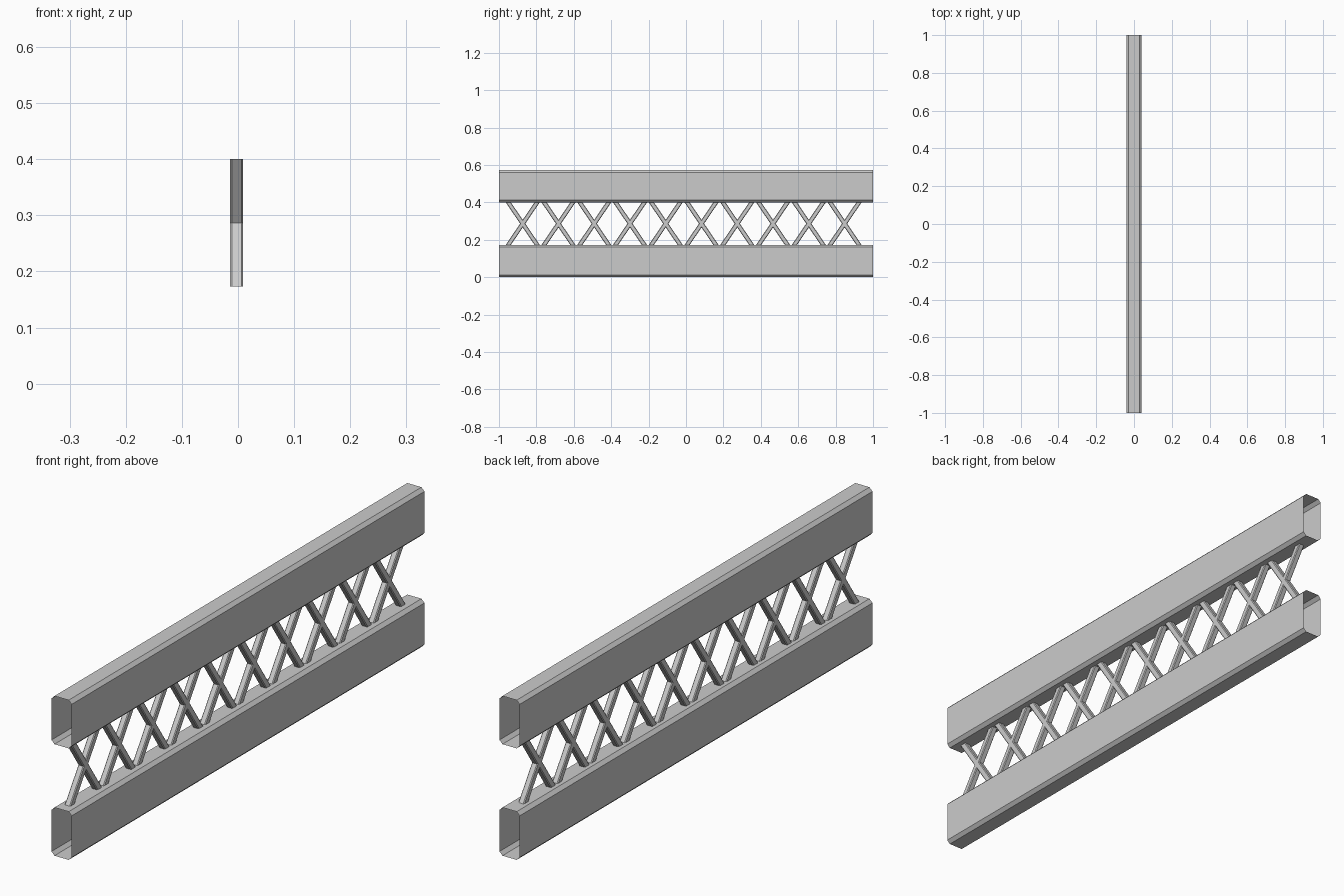
import bpy, bmesh
from mathutils import Vector

if "Cube" in bpy.data.objects:
    bpy.data.objects.remove(bpy.data.objects["Cube"])


def octagon(hu, hv, cu, cv):
    """Rectangle outline with chamfered corners."""
    return [(-hu + cu, -hv), (hu - cu, -hv), (hu, -hv + cv), (hu, hv - cv),
            (hu - cu, hv), (-hu + cu, hv), (-hu, hv - cv), (-hu, -hv + cv)]


def add_sleeve(bm, start, end):
    """Join two matching rings of points into an open sleeve."""
    a = [bm.verts.new(p) for p in start]
    b = [bm.verts.new(p) for p in end]
    n = len(a)
    for i in range(n):
        j = (i + 1) % n
        bm.faces.new((a[i], a[j], b[j], b[i]))


def finish(bm, name):
    bmesh.ops.recalc_face_normals(bm, faces=bm.faces)
    mesh = bpy.data.meshes.new(name)
    bm.to_mesh(mesh)
    bm.free()
    obj = bpy.data.objects.new(name, mesh)
    bpy.context.collection.objects.link(obj)
    return obj


# Open-ended hollow chords with chamfered corners
CHORD_H, GAP_TOP = 0.173, 0.4


def chord(name, z0):
    bm = bmesh.new()
    prof = octagon(0.04, CHORD_H / 2, 0.012, 0.012)
    zc = z0 + CHORD_H / 2
    add_sleeve(bm, [(x, -1, z + zc) for x, z in prof],
               [(x, 1, z + zc) for x, z in prof])
    return finish(bm, name)


chord("lower_chord", 0)
chord("upper_chord", GAP_TOP)


# Crossed lattice braces, cut level where they meet the chords
def braces(name, lean):
    bm = bmesh.new()
    prof = octagon(0.0115, 0.014, 0.003, 0.0036)
    for i in range(10):
        yc = -0.873 + 0.1912 * i
        ring = lambda s, z: [Vector((x - 0.0025, yc + s * lean + y, z)) for x, y in prof]
        add_sleeve(bm, ring(-1, CHORD_H), ring(1, GAP_TOP))
    return finish(bm, name)


braces("forward_braces", 0.077)
braces("backward_braces", -0.077)
